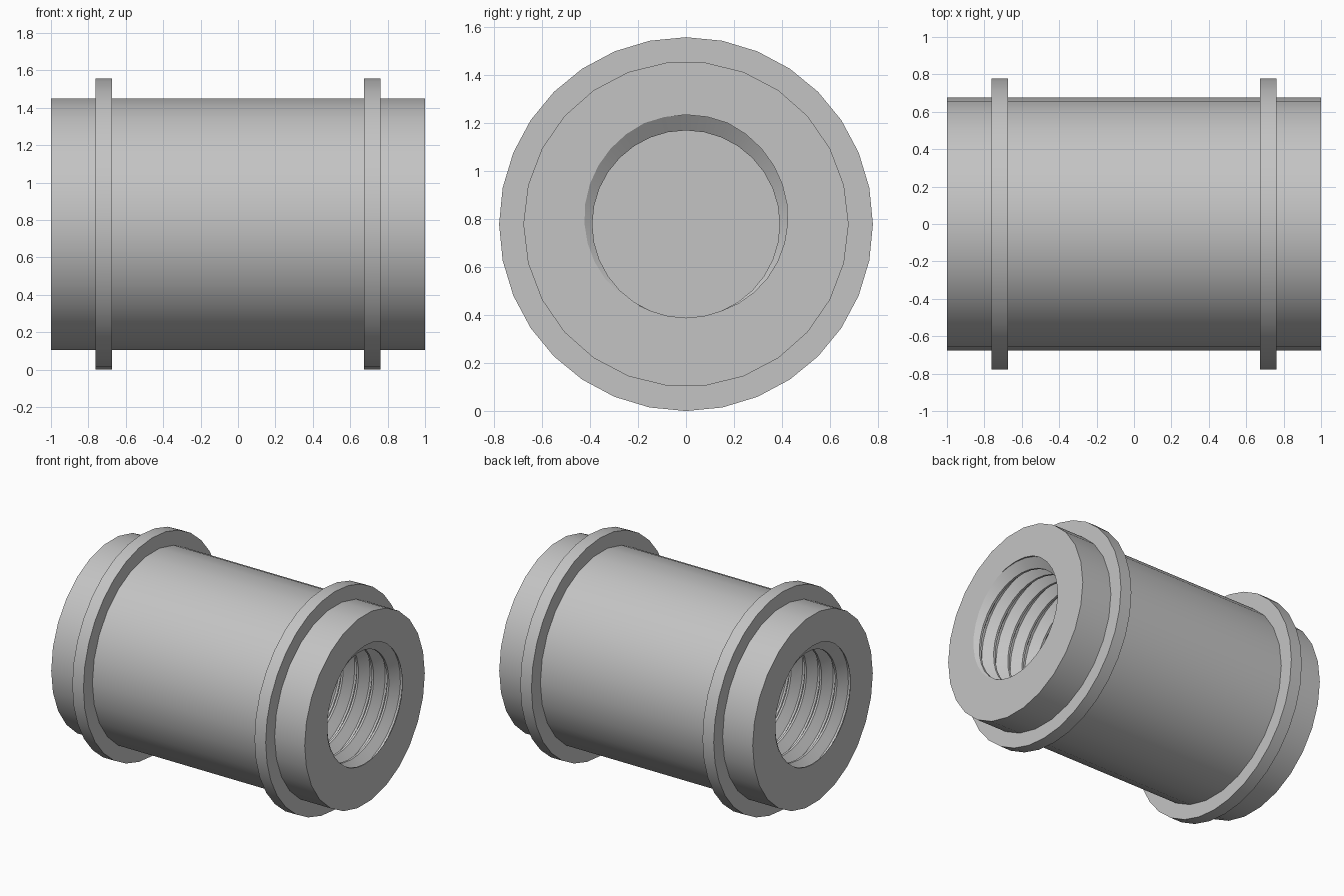
import bpy
import bmesh
from math import cos, sin, pi, radians
from mathutils import Vector

if "Cube" in bpy.data.objects:
    bpy.data.objects.remove(bpy.data.objects["Cube"], do_unlink=True)

AXIS_Z = 0.778
BODY_R, FLANGE_R = 0.677, 0.778
CREST_R, ROOT_R = 0.39, 0.455
PITCH, DEPTH = 0.12, 0.86

steel = bpy.data.materials.new("plain grey")
steel.use_nodes = True
grey = (0.55, 0.55, 0.55, 1)
steel.diffuse_color = grey
steel.node_tree.nodes["Principled BSDF"].inputs["Base Color"].default_value = grey


def finish(bm, name):
    bmesh.ops.recalc_face_normals(bm, faces=bm.faces)
    mesh = bpy.data.meshes.new(name)
    bm.to_mesh(mesh)
    bm.free()
    mesh.materials.append(steel)
    obj = bpy.data.objects.new(name, mesh)
    obj.location.z = AXIS_Z
    bpy.context.collection.objects.link(obj)
    bpy.ops.object.select_all(action="DESELECT")
    obj.select_set(True)
    bpy.context.view_layer.objects.active = obj
    bpy.ops.object.shade_smooth_by_angle(angle=radians(30))


def ring(bm, x, r, sides):
    return [bm.verts.new((x, r * cos(2 * pi * i / sides), r * sin(2 * pi * i / sides)))
            for i in range(sides)]


def join(bm, a, b):
    for i in range(len(a)):
        k = (i + 1) % len(a)
        bm.faces.new((a[i], a[k], b[k], b[i]))


def fill_at(bm, x):
    edges = [e for e in bm.edges if e.is_boundary
             and all(abs(v.co.x - x) < 1e-4 for v in e.verts)]
    bmesh.ops.triangle_fill(bm, edges=edges, use_beauty=True)


def threaded_bore(bm, side):
    """Helical tube, trimmed flat at the mouth and at the blind floor."""
    sides = 32
    profile = [(0, CREST_R), (0.125, CREST_R), (0.5, ROOT_R), (0.625, ROOT_R)]
    turns = int(DEPTH / PITCH) + 2
    start = 1 - (0.8125 + turns) * PITCH
    columns = []
    for i in range(sides):
        t = i / sides
        columns.append([
            bm.verts.new((side * (start + (n + u + t) * PITCH),
                          side * r * cos(2 * pi * t), r * sin(2 * pi * t)))
            for n in range(turns + 3) for u, r in profile])
    faces = []
    for i in range(sides):
        a = columns[i]
        # the last column meets the first one a full pitch further on
        b = columns[i + 1] if i + 1 < sides else columns[0][len(profile):]
        for j in range(min(len(a), len(b)) - 1):
            faces.append(bm.faces.new((a[j], a[j + 1], b[j + 1], b[j])))
    geom = set(faces)
    for f in faces:
        geom.update(f.verts)
        geom.update(f.edges)
    out = Vector((side, 0, 0))
    for x, normal in ((1, out), (1 - DEPTH, -out)):
        cut = bmesh.ops.bisect_plane(bm, geom=list(geom), dist=1e-6, plane_co=out * x,
                                     plane_no=normal, clear_outer=True)
        geom = {g for g in cut["geom"] + cut["geom_cut"] if g.is_valid}


# Barrel with a blind threaded hole in each end
bm = bmesh.new()
join(bm, ring(bm, -1, BODY_R, 26), ring(bm, 1, BODY_R, 26))
for side in (-1, 1):
    threaded_bore(bm, side)
    fill_at(bm, side)
    fill_at(bm, side * (1 - DEPTH))
finish(bm, "threaded_barrel")

# Collar near each end
for side, name in ((-1, "right_collar"), (1, "left_collar")):
    bm = bmesh.new()
    loops = [ring(bm, side * x, r, 32) for x, r in
             ((0.675, 0.65), (0.675, FLANGE_R), (0.763, FLANGE_R), (0.763, 0.65))]
    for k in range(4):
        join(bm, loops[k], loops[(k + 1) % 4])
    finish(bm, name)
